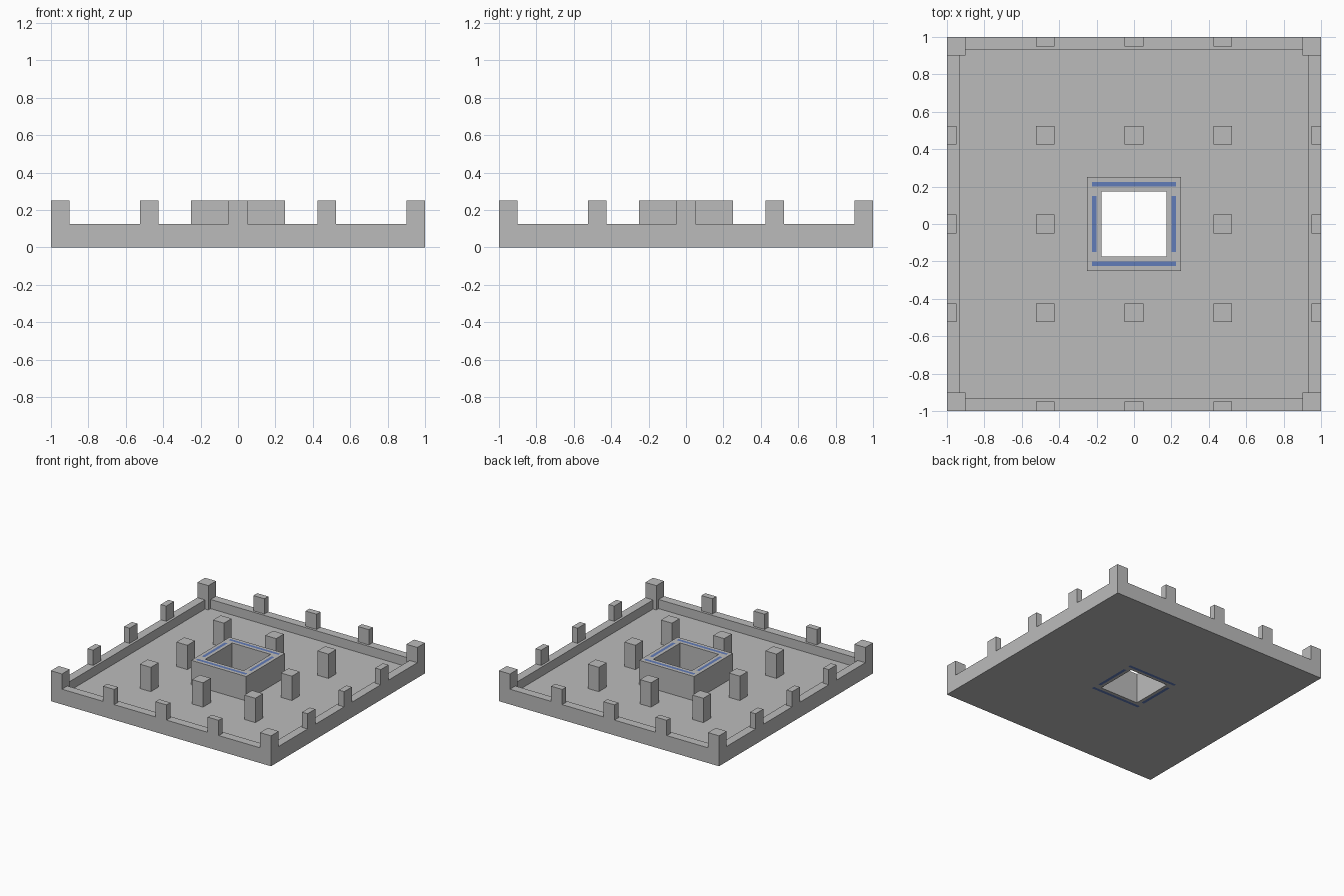
import bpy
import bmesh
from mathutils import Vector

if "Cube" in bpy.data.objects:
    bpy.data.objects.remove(bpy.data.objects["Cube"])


def make_material(name, rgb):
    m = bpy.data.materials.new(name)
    m.diffuse_color = (*rgb, 1.0)
    m.use_nodes = True
    m.node_tree.nodes["Principled BSDF"].inputs["Base Color"].default_value = m.diffuse_color
    return m


GREY = make_material("stone grey", (0.5, 0.5, 0.5))
BLUE = make_material("slot blue", (0.12, 0.20, 0.48))

FLOOR, WALL, TOP = 0.05, 0.125, 0.25   # heights
WALL_W, POST = 0.07, 0.10              # wall thickness, post width
PITCH = 0.475                          # post spacing
FRAME, HOLE = 0.25, 0.175              # half sizes of the central frame


def box(name, x0, x1, y0, y1, z0, z1, mat=GREY):
    bm = bmesh.new()
    bmesh.ops.create_cube(bm, size=1)
    size = Vector((x1 - x0, y1 - y0, z1 - z0))
    mid = Vector((x0 + x1, y0 + y1, z0 + z1)) / 2
    for v in bm.verts:
        v.co = Vector(a * b for a, b in zip(v.co, size)) + mid
    me = bpy.data.meshes.new(name)
    bm.to_mesh(me)
    bm.free()
    me.materials.append(mat)
    ob = bpy.data.objects.new(name, me)
    bpy.context.collection.objects.link(ob)
    return ob


def cut(ob, cutters):
    """Subtract the cutters and keep the resulting mesh."""
    for c in cutters:
        mod = ob.modifiers.new("cut", 'BOOLEAN')
        mod.operation, mod.solver, mod.object = 'DIFFERENCE', 'EXACT', c
    deps = bpy.context.evaluated_depsgraph_get()
    me = bpy.data.meshes.new_from_object(ob.evaluated_get(deps))
    ob.modifiers.clear()
    ob.data = me


# Floor slab and raised central frame
floor = box("floor_slab", -1, 1, -1, 1, 0, FLOOR)
frame = box("central_frame", -FRAME, FRAME, -FRAME, FRAME, FLOOR, TOP)

# Narrow slots around the opening: two long, two short
slots = []
for s in (-1, 1):
    a, b = sorted((s * 0.2, s * 0.225))
    slots.append(("long_slot", -0.225, 0.225, a, b))
    slots.append(("short_slot", a, b, -0.15, 0.15))

# Square shaft and slots pass through both parts
cutters = [box("shaft_cutter", -HOLE, HOLE, -HOLE, HOLE, -0.1, 0.4)]
cutters += [box(n + "_cutter", *r, -0.1, 0.4) for n, *r in slots]
for part in (floor, frame):
    cut(part, cutters)
for c in cutters:
    bpy.data.objects.remove(c)

# Flush blue inlays in the slots
for n, *r in slots:
    box(n + "_inlay", *r, 0, TOP, BLUE)

# Perimeter walls with half-depth posts on top
inner = 1 - POST
for s in (-1, 1):
    a, b = sorted((s, s * (1 - WALL_W)))
    box("side_wall", a, b, -inner, inner, FLOOR, WALL)
    box("end_wall", -inner, inner, a, b, FLOOR, WALL)
    a, b = sorted((s, s * (1 - POST / 2)))
    for i in (-1, 0, 1):
        p, q = i * PITCH - POST / 2, i * PITCH + POST / 2
        box("side_wall_post", a, b, p, q, WALL, TOP)
        box("end_wall_post", p, q, a, b, WALL, TOP)

# Corner posts
for sx in (-1, 1):
    for sy in (-1, 1):
        box("corner_post", *sorted((sx, sx * inner)),
            *sorted((sy, sy * inner)), FLOOR, TOP)

# Free-standing posts around the frame
h = POST / 2
for i in (-1, 0, 1):
    for j in (-1, 0, 1):
        if i or j:
            x, y = i * PITCH, j * PITCH
            box("floor_post", x - h, x + h, y - h, y + h, FLOOR, TOP)
